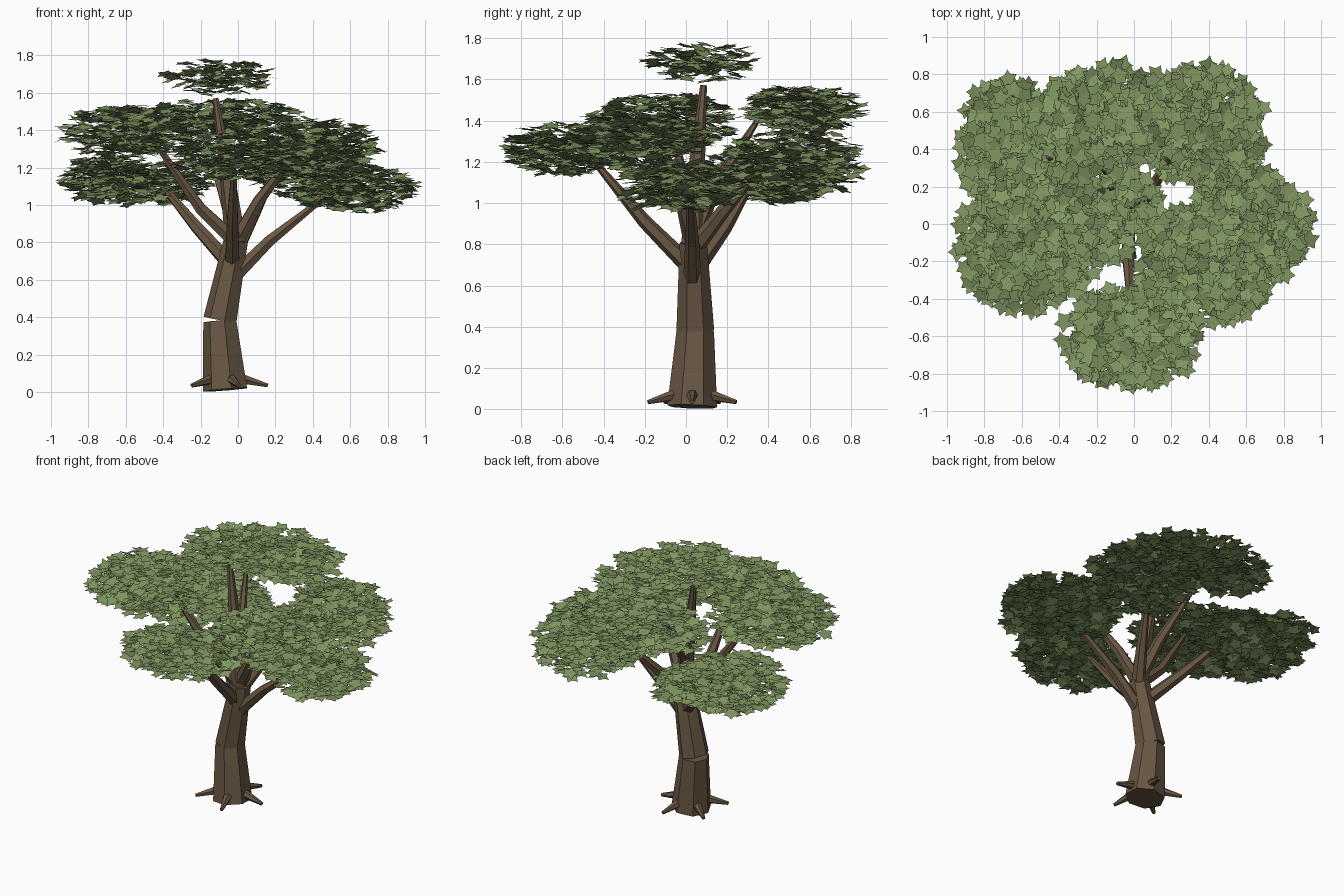
import bpy
import bmesh
import math
import random
from mathutils import Vector, Matrix

random.seed(7)
if "Cube" in bpy.data.objects:
    bpy.data.objects.remove(bpy.data.objects["Cube"], do_unlink=True)


def material(name, colour):
    mat = bpy.data.materials.new(name)
    mat.use_nodes = True
    mat.diffuse_color = (*colour, 1)
    shader = mat.node_tree.nodes["Principled BSDF"]
    shader.inputs["Base Color"].default_value = (*colour, 1)
    shader.inputs["Roughness"].default_value = 0.9
    return mat


bark = material("bark brown", (0.14, 0.095, 0.056))
foliage = material("leaf green", (0.22, 0.31, 0.12))


def finish(name, bm, mat):
    mesh = bpy.data.meshes.new(name)
    bm.to_mesh(mesh)
    bm.free()
    mesh.materials.append(mat)
    obj = bpy.data.objects.new(name, mesh)
    bpy.context.collection.objects.link(obj)
    return obj


def limb(name, points, radii, sides=6):
    """Faceted tapering tube through the points, capped at both ends."""
    pts = [Vector(p) for p in points]
    bm = bmesh.new()
    rings = []
    for i, p in enumerate(pts):
        along = pts[min(i + 1, len(pts) - 1)] - pts[max(i - 1, 0)]
        turn = Vector((0, 0, 1)).rotation_difference(along)
        ring = []
        for k in range(sides):
            a = math.tau * (k + 0.5) / sides
            offset = Vector((math.cos(a), math.sin(a), 0)) * radii[i]
            ring.append(bm.verts.new(p + turn @ offset))
        rings.append(ring)
    for low, high in zip(rings, rings[1:]):
        for k in range(sides):
            n = (k + 1) % sides
            bm.faces.new((low[k], low[n], high[n], high[k]))
    bm.faces.new(rings[0][::-1])
    bm.faces.new(rings[-1])
    return finish(name, bm, bark)


# Trunk: three leaning segments with visible joints
limb("lower_trunk", [(-0.063, 0.03, 0.013), (-0.093, 0.045, 0.38)], [0.124, 0.093], 7)
limb("middle_trunk", [(-0.092, 0.045, 0.385), (-0.008, 0.035, 0.81)], [0.094, 0.068], 7)
limb("upper_trunk", [(-0.01, 0.035, 0.8), (-0.055, 0.05, 1.15), (-0.12, 0.085, 1.57)],
     [0.06, 0.042, 0.017], 7)

# Roots: five short spikes around the foot
for i in range(5):
    a = math.tau * i / 5
    out = Vector((math.cos(a), math.sin(a), 0))
    foot = Vector((-0.065, 0.03, 0))
    limb(f"root_{i + 1}", [foot + out * 0.07 + Vector((0, 0, 0.075)),
                           foot + out * 0.225 + Vector((0, 0, 0.035))], [0.032, 0.011])

# Branches: start, bend, end
branches = {
    "right_low_branch": [(-0.02, 0.03, 0.62), (0.17, 0.03, 0.81), (0.5, 0.02, 1.07)],
    "left_low_branch": [(-0.03, 0.04, 0.67), (-0.22, 0.19, 0.88), (-0.46, 0.36, 1.17)],
    "front_branch": [(-0.03, 0.02, 0.69), (-0.03, -0.2, 0.91), (-0.02, -0.46, 1.22)],
    "left_high_branch": [(-0.01, 0.03, 0.8), (-0.2, 0.01, 0.98), (-0.46, -0.06, 1.36)],
    "back_right_branch": [(0.0, 0.04, 0.78), (0.09, 0.18, 0.96), (0.22, 0.4, 1.22)],
    "right_high_branch": [(0.0, 0.03, 0.82), (0.11, -0.02, 1.02), (0.32, -0.12, 1.3)],
    "back_high_branch": [(-0.01, 0.04, 0.84), (-0.08, 0.14, 1.08), (-0.18, 0.34, 1.39)],
}
for name, path in branches.items():
    limb(name, path, [0.044, 0.034, 0.014])


# Leaves: flat lobed blades with notched, uneven edges
def leaf_outline(size):
    reach = [0.62, 0.97, 0.56, 1.02, 0.65, 1.15, 0.65, 1.02, 0.56, 0.97]
    for k, r in enumerate(reach):
        a = math.tau * (k + random.uniform(-0.15, 0.15)) / len(reach)
        yield Vector((math.cos(a), math.sin(a), 0)) * r * size


def leaf_cluster(name, centre, radii, count):
    """Flattened cloud of leaves, denser toward its outer shell."""
    bm = bmesh.new()
    for _ in range(count):
        d = Vector([random.gauss(0, 1) for _ in range(3)]).normalized()
        d *= random.random() ** 0.36
        place = Vector([c + u * (r - m) for c, u, r, m
                        in zip(centre, d, radii, (0.035, 0.035, 0.012))])
        tilt_axis = Vector((random.uniform(-1, 1), random.uniform(-1, 1), 0)).normalized()
        turn = (Matrix.Rotation(math.radians(random.uniform(3, 26)), 3, tilt_axis)
                @ Matrix.Rotation(random.uniform(0, math.tau), 3, "Z"))
        size = random.uniform(0.045, 0.057)
        bm.faces.new([bm.verts.new(place + turn @ v) for v in leaf_outline(size)])
    return finish(name, bm, foliage)


clusters = [
    ("front_leaves", (-0.01, -0.6, 1.26), (0.42, 0.31, 0.14), 400),
    ("right_low_leaves", (0.62, -0.02, 1.08), (0.39, 0.35, 0.14), 430),
    ("right_high_leaves", (0.39, -0.22, 1.31), (0.41, 0.36, 0.17), 460),
    ("back_right_leaves", (0.38, 0.52, 1.2), (0.38, 0.38, 0.2), 470),
    ("back_high_leaves", (-0.1, 0.57, 1.46), (0.48, 0.32, 0.125), 430),
    ("left_low_leaves", (-0.58, 0.39, 1.13), (0.4, 0.41, 0.14), 420),
    ("left_corner_leaves", (-0.7, 0.57, 1.17), (0.26, 0.25, 0.13), 140),
    ("left_inner_leaves", (-0.36, 0.48, 1.1), (0.25, 0.28, 0.11), 150),
    ("left_high_leaves", (-0.57, -0.11, 1.39), (0.43, 0.4, 0.16), 500),
    ("top_leaves", (-0.11, 0.08, 1.69), (0.33, 0.3, 0.115), 170),
]
for cluster in clusters:
    leaf_cluster(*cluster)
